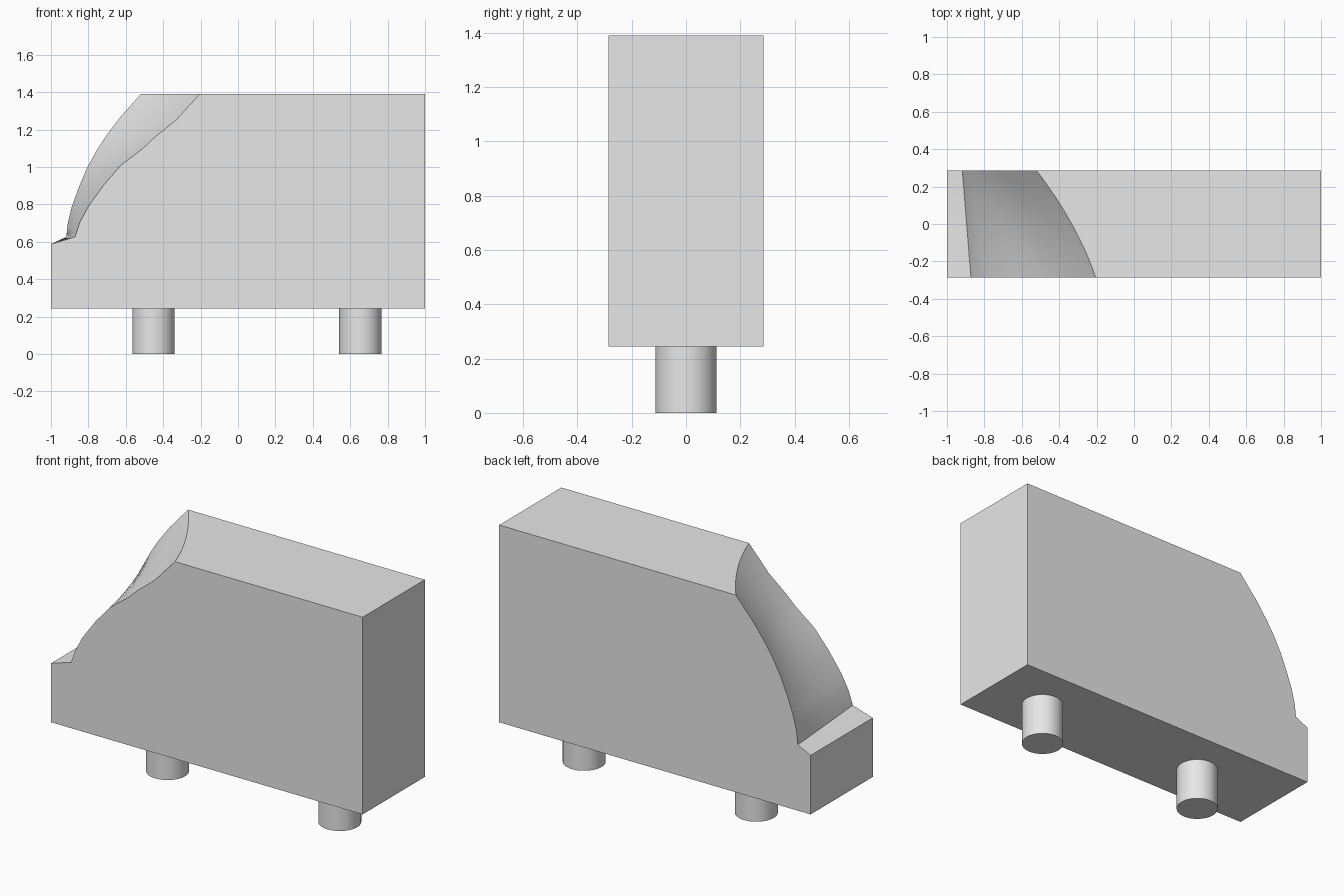
import bpy, bmesh, math

cube = bpy.data.objects.get("Cube")
if cube:
    bpy.data.objects.remove(cube, do_unlink=True)

HALF_W, BOTTOM, TOP = 0.285, 0.245, 1.39
SECTIONS = 13

gray = bpy.data.materials.new("light gray")
gray.use_nodes = True
gray.diffuse_color = (0.8, 0.8, 0.8, 1)
gray.node_tree.nodes["Principled BSDF"].inputs["Base Color"].default_value = (0.8, 0.8, 0.8, 1)


def finish(obj):
    bpy.ops.object.select_all(action="DESELECT")
    obj.select_set(True)
    bpy.context.view_layer.objects.active = obj
    obj.data.materials.clear()
    obj.data.materials.append(gray)
    bpy.ops.object.shade_smooth_by_angle(angle=math.radians(30))


# Slanted nose curve, from ledge to roof: (front x, front z, back x, back z)
nose = [
    (-0.872, 0.627, -0.918, 0.627),
    (-0.845, 0.706, -0.909, 0.706),
    (-0.80, 0.79, -0.888, 0.79),
    (-0.717, 0.905, -0.85, 0.895),
    (-0.626, 1.01, -0.807, 0.995),
    (-0.508, 1.10, -0.755, 1.09),
    (-0.444, 1.16, -0.71, 1.16),
    (-0.332, 1.25, -0.635, 1.26),
    (-0.205, TOP, -0.52, TOP),
]


def section(t):
    """Body outline at fraction t of the way from front to back."""
    y = HALF_W * (2 * t - 1)
    pts = [(1, y, TOP), (1, y, BOTTOM), (-1, y, BOTTOM), (-1, y, 0.588)]
    for fx, fz, bx, bz in nose:
        z = fz + (bz - fz) * t
        bow = 0.12 * t * (1 - t) * (z - 0.627) / (TOP - 0.627)
        pts.append((fx + (bx - fx) * t + bow, y, z))
    return pts


# Body lofted from front outline to back outline
bm = bmesh.new()
rings = [[bm.verts.new(p) for p in section(i / (SECTIONS - 1))] for i in range(SECTIONS)]
for a, b in zip(rings, rings[1:]):
    for i in range(len(a)):
        j = (i + 1) % len(a)
        bm.faces.new((a[i], a[j], b[j], b[i]))
bm.faces.new(rings[0])
bm.faces.new(rings[-1])
bmesh.ops.recalc_face_normals(bm, faces=bm.faces)
mesh = bpy.data.meshes.new("body")
bm.to_mesh(mesh)
bm.free()
body = bpy.data.objects.new("body", mesh)
bpy.context.collection.objects.link(body)
finish(body)

# Round pegs under the body
for name, x in (("right_peg", -0.452), ("left_peg", 0.654)):
    bpy.ops.mesh.primitive_cylinder_add(vertices=48, radius=0.113, depth=BOTTOM,
                                        location=(x, 0, BOTTOM / 2))
    peg = bpy.context.object
    peg.name = name
    finish(peg)
